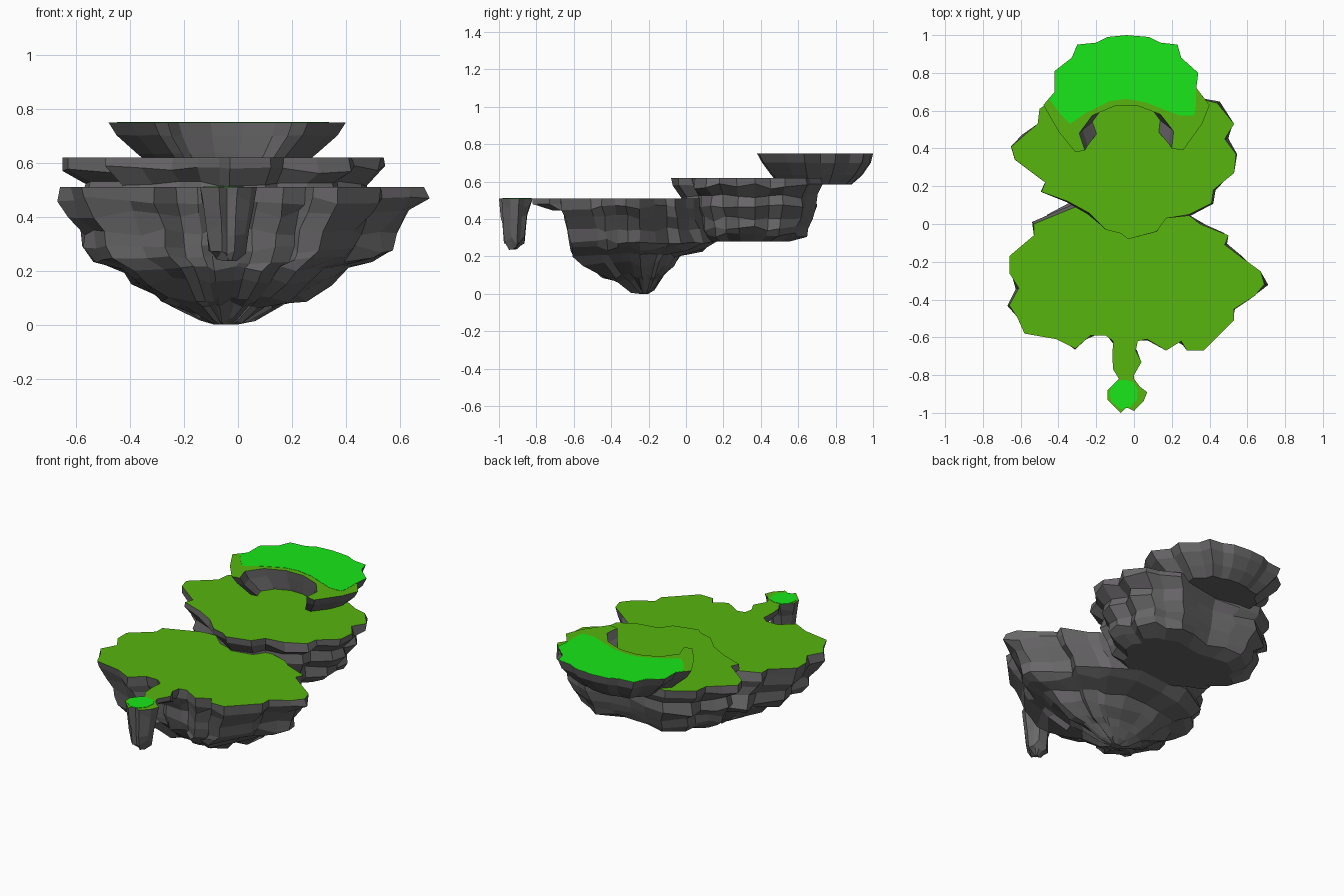
import bpy, bmesh, random

random.seed(4)


def material(name, rgb):
    m = bpy.data.materials.new(name)
    m.diffuse_color = (*rgb, 1)
    return m


ROCK = material("dark rock", (0.14, 0.135, 0.14))
GRASS = material("olive grass", (0.095, 0.46, 0.004))
BRIGHT = material("bright grass", (0.01, 0.80, 0.01))


def rock(name, outline, centre, rings, jitter=0.025, cap=GRASS):
    """Stack scaled copies of an outline: rings are (z, x scale, front scale, back scale)."""
    bm = bmesh.new()
    cx, cy = centre
    loops = []
    for i, (z, sx, front, back) in enumerate(rings):
        amount = jitter if 0 < i < len(rings) - 1 else 0
        loop = []
        for x, y in outline:
            sy = back if y > cy else front
            j = 1 + random.uniform(-amount, amount)
            dz = random.uniform(-0.5, 0.5) * amount
            loop.append(bm.verts.new((cx + (x - cx) * sx * j, cy + (y - cy) * sy * j, z + dz)))
        loops.append(loop)
    n = len(outline)
    for a, b in zip(loops, loops[1:]):
        for k in range(n):
            bm.faces.new((a[k], a[(k + 1) % n], b[(k + 1) % n], b[k]))
    top = bm.faces.new(loops[0])
    top.material_index = 1
    bm.faces.new(loops[-1])
    bmesh.ops.recalc_face_normals(bm, faces=bm.faces)
    bmesh.ops.triangulate(bm, faces=[f for f in bm.faces if len(f.verts) > 4])
    me = bpy.data.meshes.new(name)
    bm.to_mesh(me)
    bm.free()
    me.materials.append(ROCK if cap is GRASS else cap)
    me.materials.append(cap)
    ob = bpy.data.objects.new(name, me)
    bpy.context.collection.objects.link(ob)
    return ob


# Lower island: broad grassy top over a stepped rock cone
lower = [(-0.31, 0.09), (-0.15, 0.10), (0.1, 0.10), (0.30, 0.04), (0.35, 0), (0.5, -0.06),
         (0.48, -0.11), (0.56, -0.17), (0.67, -0.25), (0.69, -0.32), (0.64, -0.38), (0.53, -0.45),
         (0.53, -0.51), (0.37, -0.67), (0.28, -0.67), (0.25, -0.62), (0.17, -0.67), (0.07, -0.61),
         (0.02, -0.62), (-0.11, -0.62), (-0.15, -0.59), (-0.23, -0.59), (-0.31, -0.66),
         (-0.41, -0.61), (-0.58, -0.58), (-0.62, -0.49), (-0.66, -0.43), (-0.61, -0.34),
         (-0.66, -0.26), (-0.66, -0.17), (-0.53, -0.06), (-0.53, 0.0)]
rock("lower_island", lower, (-0.05, -0.22),
     [(0.51, 1, 1, 1), (0.46, 1.0, 1.0, 1.03), (0.41, 0.93, 0.93, 1.05), (0.345, 0.85, 0.90, 1.10),
      (0.28, 0.84, 0.89, 1.20), (0.24, 0.78, 0.88, 1.0), (0.205, 0.62, 0.84, 0.62),
      (0.16, 0.55, 0.74, 0.48), (0.095, 0.40, 0.52, 0.33), (0.075, 0.30, 0.33, 0.26),
      (0.02, 0.15, 0.16, 0.16), (0, 0.06, 0.06, 0.06)], jitter=0.03)

# Front pillar and the narrow bridge leading to it
pillar = [(-0.08, -0.82), (0.0, -0.82), (0.03, -0.86), (0.07, -0.89), (0.05, -0.94), (0, -0.99),
          (-0.04, -0.97), (-0.07, -1.0), (-0.14, -0.93), (-0.14, -0.88)]
rock("front_pillar", pillar, (-0.04, -0.92),
     [(0.51, 1, 1, 1), (0.46, 0.95, 0.95, 0.85), (0.40, 0.80, 0.88, 0.72), (0.35, 0.72, 0.82, 0.62),
      (0.29, 0.66, 0.66, 0.55), (0.26, 0.4, 0.4, 0.4), (0.236, 0.12, 0.12, 0.12)], jitter=0.06)
bridge = [(-0.11, -0.62), (-0.115, -0.70), (-0.11, -0.77), (-0.08, -0.82), (0.0, -0.82),
          (0.0, -0.80), (0.04, -0.73), (0.01, -0.67), (0.02, -0.62)]
rock("bridge", bridge, (-0.04, -0.62),
     [(0.51, 1, 1, 1), (0.48, 0.97, 1, 1), (0.445, 0.7, 0.45, 1)], jitter=0.0)

# Middle island: grassy top over a stepped, flat-bottomed rock
middle = [(-0.58, 0.47), (-0.65, 0.41), (-0.63, 0.34), (-0.47, 0.22), (-0.49, 0.17), (-0.35, 0.12),
          (-0.24, 0.06), (-0.15, -0.03), (-0.07, -0.05), (-0.03, -0.08), (0.12, -0.04), (0.17, 0.03),
          (0.29, 0.05), (0.41, 0.11), (0.42, 0.18), (0.53, 0.27), (0.54, 0.37), (0.48, 0.45),
          (0.53, 0.53), (0.44, 0.64), (0.36, 0.66), (0.25, 0.72), (0.1, 0.69), (-0.05, 0.66),
          (-0.2, 0.69), (-0.35, 0.71), (-0.5, 0.61), (-0.51, 0.53)]
rock("middle_island", middle, (-0.05, 0.35),
     [(0.62, 1, 1, 1), (0.575, 1.01, 1, 1.01), (0.52, 0.88, 0.88, 0.93), (0.46, 0.91, 0.92, 0.95),
      (0.40, 0.81, 0.83, 0.89), (0.35, 0.81, 0.82, 0.84), (0.315, 0.75, 0.78, 0.79),
      (0.28, 0.62, 0.70, 0.55)], jitter=0.03)

# Upper crescent: outer edge from left tip round the back to right tip, then inner edge
outer = [(-0.31, 0.38), (-0.40, 0.49), (-0.48, 0.63), (-0.42, 0.70), (-0.42, 0.81), (-0.33, 0.88),
         (-0.30, 0.95), (-0.2, 0.96), (-0.14, 0.99), (-0.04, 1.0), (0.08, 0.99), (0.14, 0.96),
         (0.23, 0.95), (0.25, 0.88), (0.34, 0.80), (0.33, 0.72), (0.40, 0.63), (0.36, 0.53),
         (0.26, 0.39)]
inner = [(0.2, 0.40), (0.21, 0.49), (0.14, 0.58), (0.02, 0.625), (-0.1, 0.625), (-0.22, 0.575),
         (-0.29, 0.48), (-0.26, 0.39)]
rock("upper_crescent", outer + inner, (-0.04, 0.70),
     [(0.75, 1, 1, 1), (0.70, 0.93, 0.92, 0.96), (0.635, 0.76, 0.76, 0.81),
      (0.585, 0.62, 0.62, 0.62)], jitter=0.006)

# Bright grass patches as thin plates
front_edge = [(0.33, 0.62), (0.32, 0.575), (0.24, 0.575), (0.16, 0.605), (0.06, 0.645),
              (-0.04, 0.662), (-0.13, 0.65), (-0.26, 0.585), (-0.34, 0.53), (-0.39, 0.58),
              (-0.45, 0.66)]
back_edge = [p for p in outer if p[1] > 0.64]
rock("crescent_bright_grass", back_edge + front_edge, (-0.04, 0.70),
     [(0.7515, 0.995, 0.995, 0.995), (0.7495, 0.995, 0.995, 0.995)], cap=BRIGHT)
spot = [(-0.12, -0.86), (-0.09, -0.83), (-0.04, -0.825), (0.0, -0.84), (0.02, -0.88),
        (0.015, -0.93), (-0.02, -0.97), (-0.07, -0.98), (-0.12, -0.94), (-0.13, -0.90)]
rock("pillar_bright_grass", spot, (-0.05, -0.9),
     [(0.512, 1, 1, 1), (0.509, 1, 1, 1)], cap=BRIGHT)
